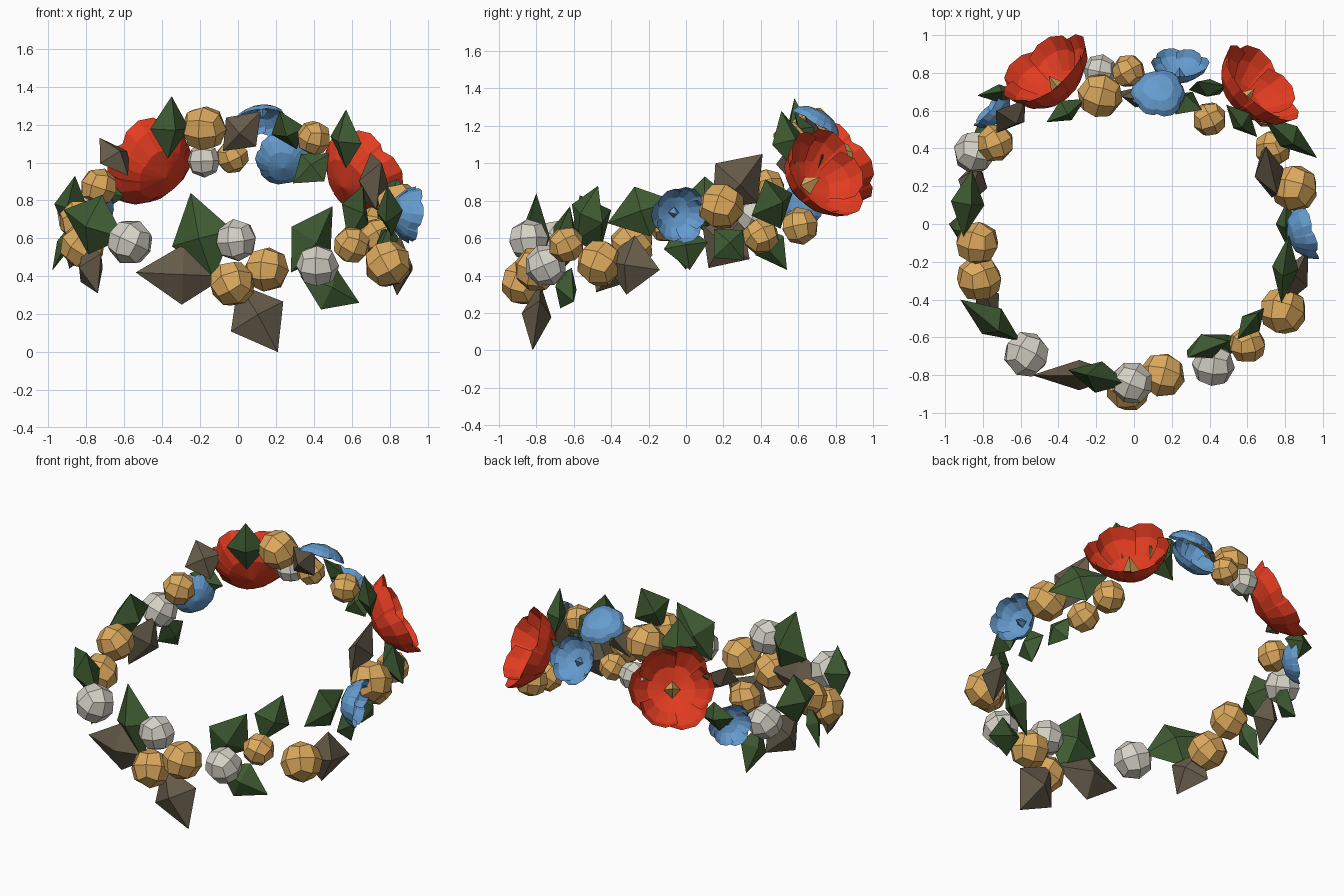
import bpy
import bmesh
import math
import random
from mathutils import Vector, Matrix, Euler

random.seed(4)
default_cube = bpy.data.objects.get("Cube")
if default_cube:
    bpy.data.objects.remove(default_cube, do_unlink=True)


def make_material(name, red, green, blue):
    material = bpy.data.materials.new(name)
    material.use_nodes = True
    colour = (red, green, blue, 1)
    material.diffuse_color = colour
    shader = material.node_tree.nodes["Principled BSDF"]
    shader.inputs["Base Color"].default_value = colour
    shader.inputs["Roughness"].default_value = .8
    return material


GOLD = make_material("gold", .72, .4, .11)
IVORY = make_material("ivory", .66, .64, .56)
RED = make_material("red", .77, .045, .015)
BLUE = make_material("blue", .13, .33, .62)
GREEN = make_material("leaf green", .05, .105, .032)
BROWN = make_material("leaf brown", .13, .104, .067)


def finish(bm, name, *materials):
    """Turn a bmesh into a flat-shaded object."""
    mesh = bpy.data.meshes.new(name)
    bm.to_mesh(mesh)
    bm.free()
    for material in materials:
        mesh.materials.append(material)
    obj = bpy.data.objects.new(name, mesh)
    bpy.context.collection.objects.link(obj)
    return obj


def berry(name, material, radius, x, y, z):
    """Faceted ball: a gridded cube pushed out to a sphere."""
    bm = bmesh.new()
    bmesh.ops.create_cube(bm, size=2)
    bmesh.ops.subdivide_edges(bm, edges=bm.edges[:], cuts=1, use_grid_fill=True)
    for vert in bm.verts:
        vert.co = vert.co.normalized() * radius
    obj = finish(bm, name, material)
    obj.location = (x, y, z)
    obj.rotation_euler = Euler([random.uniform(-.6, .6) for axis in "xyz"])


def leaf(name, material, width, tip, base):
    """Stretched octahedron whose broad side faces out of the ring."""
    tip, base = Vector(tip), Vector(base)
    middle = tip.lerp(base, .52)
    along = (tip - base).normalized()
    outward = Vector((middle.x, middle.y, 0))
    outward = (outward - along * outward.dot(along)).normalized()
    side = along.cross(outward) * width
    outward *= width * .5
    bm = bmesh.new()
    ends = [bm.verts.new(tip), bm.verts.new(base)]
    belt = [bm.verts.new(middle + offset)
            for offset in (side, outward, -side, -outward)]
    for end in ends:
        for i, vert in enumerate(belt):
            bm.faces.new((end, vert, belt[i - 1]))
    bmesh.ops.recalc_face_normals(bm, faces=bm.faces[:])
    finish(bm, name, material)


def flower(name, petal_colour, heart_colour, radius, depth, base, facing):
    """Cup of six overlapping petals with a small pointed heart."""
    bm = bmesh.new()
    profile = [(.005, 0), (.56, .2), (.88, .6), (1, 1)]
    for petal in range(6):
        turn = petal * math.tau / 6
        layer = 1 if petal % 2 else .94
        rows = []
        for r, h in profile:
            row = []
            for step in (-2, -1, 0, 1, 2):
                angle = turn + step * .33
                droop = 1 - .036 * step * step * r
                reach = r * radius * layer * droop
                row.append(bm.verts.new((reach * math.cos(angle),
                                         reach * math.sin(angle),
                                         h * depth * droop)))
            rows.append(row)
        for lower, upper in zip(rows, rows[1:]):
            for i in range(4):
                bm.faces.new((lower[i], lower[i + 1], upper[i + 1], upper[i]))
    petals = set(bm.faces)
    bmesh.ops.create_cone(bm, segments=4, radius1=radius * .19, radius2=0,
                          depth=depth * .55, cap_ends=True,
                          matrix=Matrix.Translation((0, 0, depth * .4)))
    for face in bm.faces:
        face.material_index = 0 if face in petals else 1
    obj = finish(bm, name, petal_colour, heart_colour)
    obj.location = base
    obj.rotation_euler = Vector(facing).to_track_quat('Z', 'Y').to_euler()


# Berries: radius, then position around the tilted ring
gold_berries = [
    (.128, .85, .19, .77), (.128, .79, -.46, .465), (.1, .6, -.64, .565),
    (.123, .15, -.8, .435), (.123, -.03, -.87, .36), (.123, -.82, -.29, .56),
    (.118, -.83, -.1, .69), (.103, -.735, .43, .87), (.1, .735, .4, .61),
    (.103, .71, .61, .665), (.09, -.03, .81, 1.03), (.123, -.18, .68, 1.18),
    (.093, .4, .555, 1.13),
]
ivory_berries = [
    (.115, .42, -.75, .455), (.113, -.01, -.84, .59), (.123, -.57, -.69, .58),
    (.113, -.845, .38, .72), (.09, -.18, .81, 1.01),
]
for spot in gold_berries:
    berry("gold_berry", GOLD, *spot)
for spot in ivory_berries:
    berry("ivory_berry", IVORY, *spot)

# Flowers
flower("red_flower_right", RED, GOLD, .27, .2, (-.38, .69, .92), (-.5, .67, .46))
flower("red_flower_left", RED, GOLD, .27, .2, (.55, .635, .87), (.65, .6, .42))
flower("blue_flower_back", BLUE, BLUE, .16, .1, (.24, .77, .97), (0, .85, .5))
flower("blue_flower_top", BLUE, BLUE, .15, .08, (.13, .73, 1.28), (0, -.5, -.86))
flower("blue_flower_left", BLUE, BLUE, .16, .13, (.81, -.07, .74), (.93, .28, -.13))
flower("blue_flower_right", BLUE, BLUE, .14, .1, (-.69, .56, .75), (-.75, .62, .1))

# Green leaves: half width, tip, base
front_leaves = [
    (.17, (-.25, -.8, .84), (-.13, -.82, .38)),
    (.14, (.5, -.62, .77), (.28, -.67, .42)),
    (.12, (.66, -.47, .88), (.58, -.58, .59)),
    (.12, (.64, -.6, .26), (.33, -.68, .4)),
    (.17, (-.92, -.4, .75), (-.6, -.62, .6)),
]
side_leaves = [
    (.18, (-.86, .1, .93), (-.9, .12, .62)),
    (.08, (-.98, 0, .43), (-.86, -.05, .7)),
    (.1, (-.82, .54, .43), (-.8, .36, .68)),
    (.14, (.78, -.42, .68), (.82, -.06, .8)),
    (.12, (.82, .02, .43), (.8, -.02, .68)),
    (.11, (.78, .31, .48), (.78, .15, .65)),
    (.14, (.97, .35, .72), (.68, .57, .84)),
]
back_leaves = [
    (.1, (-.83, .68, .85), (-.6, .7, .82)),
    (.12, (-.35, .58, 1.35), (-.37, .62, 1.02)),
    (.1, (.22, .58, 1.27), (.31, .7, 1.07)),
    (.1, (.29, .71, .89), (.49, .73, 1.05)),
    (.12, (.57, .51, 1.28), (.57, .58, .97)),
]
for group in (front_leaves, side_leaves, back_leaves):
    for shape in group:
        leaf("green_leaf", GREEN, *shape)

# Brown leaves: half width, tip, base
brown_leaves = [
    (.16, (-.54, -.8, .42), (-.06, -.8, .4)),
    (.16, (.21, -.82, 0), (0, -.78, .36)),
    (.16, (.92, -.14, .43), (.78, -.44, .48)),
    (.14, (-.74, -.48, .31), (-.81, -.33, .57)),
    (.12, (-.73, .6, 1.13), (-.58, .54, .93)),
    (.16, (-.89, .12, .44), (-.82, .3, .71)),
    (.11, (.12, .64, 1.27), (-.08, .7, 1.06)),
    (.16, (.7, .41, 1.05), (.73, .14, .75)),
]
for shape in brown_leaves:
    leaf("brown_leaf", BROWN, *shape)
